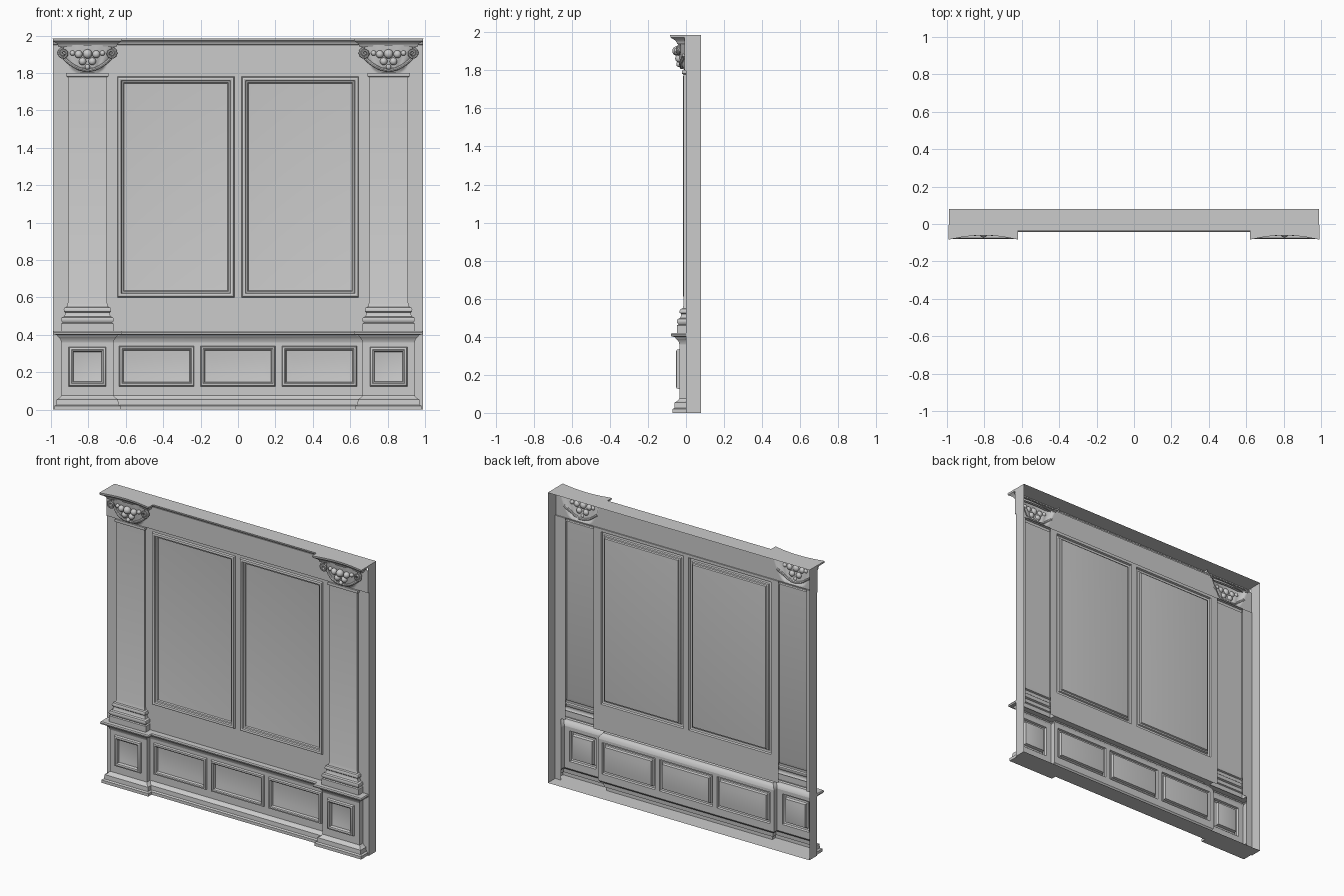
import bpy, bmesh, math
from mathutils import Vector

if "Cube" in bpy.data.objects:
    bpy.data.objects.remove(bpy.data.objects["Cube"])


def finish(bm, name, mirror=True):
    """Weld, smooth by angle and (usually) mirror the left half to the right."""
    bmesh.ops.remove_doubles(bm, verts=bm.verts, dist=0.0002)
    me = bpy.data.meshes.new(name)
    bm.to_mesh(me)
    bm.free()
    ob = bpy.data.objects.new(name, me)
    bpy.context.collection.objects.link(ob)
    bpy.ops.object.select_all(action='DESELECT')
    ob.select_set(True)
    bpy.context.view_layer.objects.active = ob
    bpy.ops.object.shade_smooth_by_angle(angle=math.radians(35))
    if mirror:
        ob.modifiers.new("Mirror", 'MIRROR').use_clip = True
    return ob


def quad(bm, *pts):
    bm.faces.new([bm.verts.new(p) for p in pts])


def sheet(bm, x0, x1, z0, z1, y, holes=()):
    """Flat front sheet with rectangular openings, each filled by stepped (inset, depth) loops."""
    xs = sorted({x0, x1, *(v for h in holes for v in h[:2])})
    zs = sorted({z0, z1, *(v for h in holes for v in h[2:4])})
    for a, b in zip(xs, xs[1:]):
        for c, d in zip(zs, zs[1:]):
            mx, mz = (a + b) / 2, (c + d) / 2
            if not any(h[0] < mx < h[1] and h[2] < mz < h[3] for h in holes):
                quad(bm, (a, y, c), (b, y, c), (b, y, d), (a, y, d))
    for a, b, c, d, steps in holes:
        prev = None
        for i, dy in steps or ():
            loop = [bm.verts.new(p) for p in ((a + i, y + dy, c + i), (b - i, y + dy, c + i),
                                              (b - i, y + dy, d - i), (a + i, y + dy, d - i))]
            if prev:
                for k in range(4):
                    n = (k + 1) % 4
                    bm.faces.new((prev[k], prev[n], loop[n], loop[k]))
            prev = loop
        if prev:
            bm.faces.new(prev)


def sweep(bm, path, profile, cap=False):
    """Sweep an (outward, z) profile along a plan path with mitred corners."""
    P = [Vector(p) for p in path]
    normals = []
    for a, b in zip(P, P[1:]):
        d = (b - a).normalized()
        normals.append(Vector((d.y, -d.x)))
    cols = []
    for i, p in enumerate(P):
        n0, n1 = normals[max(i - 1, 0)], normals[min(i, len(normals) - 1)]
        m = (n0 + n1) / (1 + n0.dot(n1))
        cols.append([bm.verts.new((p.x + m.x * o, p.y + m.y * o, z)) for o, z in profile])
    for A, B in zip(cols, cols[1:]):
        for j in range(len(profile) - 1):
            bm.faces.new((A[j], B[j], B[j + 1], A[j + 1]))
    if cap:
        bm.faces.new([c[-1] for c in cols])


def tube(name, pts, radius):
    cu = bpy.data.curves.new(name, 'CURVE')
    cu.dimensions = '3D'
    cu.bevel_depth, cu.bevel_resolution, cu.use_fill_caps = radius, 2, True
    sp = cu.splines.new('POLY')
    sp.points.add(len(pts) - 1)
    for p, c in zip(sp.points, pts):
        p.co = (*c, 1)
    tmp = bpy.data.objects.new(name, cu)
    bm = bmesh.new()
    bm.from_mesh(bpy.data.meshes.new_from_object(tmp))
    bpy.data.objects.remove(tmp)
    return finish(bm, name)


W, BACK, TOP = 0.99, 0.08, 1.985

# Open-backed carcass: side, top, bottom
bm = bmesh.new()
quad(bm, (-W, BACK, 0), (-W, 0, 0), (-W, 0, TOP), (-W, BACK, TOP))
quad(bm, (-W, 0, TOP), (0, 0, TOP), (0, BACK, TOP), (-W, BACK, TOP))
quad(bm, (-W, BACK, 0), (0, BACK, 0), (0, 0, 0), (-W, 0, 0))
quad(bm, (-0.945, 0, 0), (-0.665, 0, 0), (-0.665, -0.035, 0), (-0.945, -0.035, 0))
quad(bm, (-W, 0, 1.8), (-W, -0.008, 1.8), (-W, -0.008, TOP), (-W, 0, TOP))
finish(bm, "carcass")

# Upper wall with large moulded panels, open behind the pilaster
bm = bmesh.new()
moulding = [(0, 0), (0.004, -0.012), (0.012, -0.015), (0.02, -0.012), (0.024, -0.003),
            (0.032, 0.0), (0.036, 0.009), (0.05, 0.011)]
sheet(bm, -W, 0, 0.42, 1.8, 0, [(-0.91, -0.70, 0.42, 1.8, None),
                                (-0.645, -0.02, 0.60, 1.78, moulding)])
sheet(bm, -W, -0.945, 0, 0.42, 0)
finish(bm, "wall_panels")

# Frieze and cornice
bm = bmesh.new()
CX = -0.805
cap_box = (CX - 0.15, CX + 0.15, 1.80, 1.95)
sheet(bm, -W, 0, 1.8, 1.95, -0.008, [(*cap_box, None)])
sweep(bm, [(-W, 0), (0, 0)], [(0, 1.8), (0.008, 1.8)])
sweep(bm, [(-W, 0), (0, 0)], [(0.008, 1.95), (0.014, 1.953), (0.017, 1.962), (0.024, 1.97),
                              (0.034, 1.974), (0.036, TOP), (0, TOP)])
finish(bm, "frieze_cornice")

# Pilaster: base mouldings, shaft and neck ring
bm = bmesh.new()
sweep(bm, [(-0.91, 0), (-0.91, -0.012), (-0.70, -0.012), (-0.70, 0)],
      [(0.035, 0.42), (0.035, 0.46), (0.027, 0.464), (0.034, 0.473), (0.036, 0.483),
       (0.032, 0.493), (0.02, 0.498), (0.013, 0.512), (0.014, 0.52), (0.021, 0.526),
       (0.022, 0.536), (0.017, 0.545), (0.006, 0.549), (0, 0.57), (0, 1.778),
       (0.008, 1.782), (0.01, 1.79), (0.008, 1.8), (-0.004, 1.8)])
finish(bm, "pilaster")

# Dado rail and foot, following the pedestal break
plan = [(-0.945, 0), (-0.945, -0.035), (-0.665, -0.035), (-0.665, 0), (0, 0)]
bm = bmesh.new()
sweep(bm, plan, [(0, 0.36), (0.004, 0.375), (0.014, 0.387), (0.02, 0.393), (0.022, 0.398),
                 (0.042, 0.403), (0.044, 0.412), (0.04, 0.42), (0, 0.42)])
finish(bm, "dado_rail")
bm = bmesh.new()
sweep(bm, plan, [(0, 0), (0.037, 0), (0.037, 0.02), (0.026, 0.026), (0.024, 0.055),
                 (0.01, 0.062), (0, 0.075)])
finish(bm, "foot")

# Pedestal block with square moulded panel
bm = bmesh.new()
sheet(bm, -0.945, -0.665, 0.075, 0.36, -0.035,
      [(-0.905, -0.705, 0.125, 0.335, [(0, 0), (0.004, -0.014), (0.014, -0.018), (0.022, -0.014),
                                       (0.026, 0.006), (0.05, 0.012)])])
for i in (0, 2):
    sweep(bm, plan[i:i + 2], [(0, 0.075), (0, 0.36)])
finish(bm, "pedestal")

# Dado face with three panels
bm = bmesh.new()
small = [(0, 0), (0.004, -0.012), (0.014, -0.014), (0.02, -0.01), (0.024, 0.006), (0.06, 0.012)]
sheet(bm, -0.665, 0.665, 0.075, 0.36, 0,
      [(c - 0.2, c + 0.2, 0.125, 0.34, small) for c in (-0.435, 0, 0.435)])
finish(bm, "dado_panels", mirror=False)

# Capital basket: bowl shaped relief with leaf ribs
def basket_y(x, z):
    u, v = (x - CX) / 0.15, (z - 1.80) / 0.15
    w = 0.30 + 0.66 * math.sqrt(max(v, 0))
    body = math.sqrt(max(0, 1 - (u / w) ** 2)) * min(1, v * 5)
    rib = 0.004 * math.cos(16 * u / w) * max(0, 1 - v)
    return -0.008 - body * (0.018 + 0.018 * v + rib)


bm = bmesh.new()
N, M = 48, 20
grid = []
for i in range(N + 1):
    x = cap_box[0] + 0.3 * i / N
    zs = [1.80 + 0.15 * j / M for j in range(M + 1)]
    grid.append([bm.verts.new((x, basket_y(x, z), z)) for z in zs])
for A, B in zip(grid, grid[1:]):
    for j in range(M):
        bm.faces.new((A[j], B[j], B[j + 1], A[j + 1]))
finish(bm, "capital_basket")

# Capital abacus with concave front
bm = bmesh.new()
front = [(CX + 0.155 * t / 8, -0.030 - 0.016 * (t / 8) ** 2) for t in range(-8, 9)]
sweep(bm, [(CX - 0.155, -0.005)] + front + [(CX + 0.155, -0.005)],
      [(-0.02, 1.938), (0, 1.938), (0.003, 1.948), (0.01, 1.958), (0.022, 1.967),
       (0.029, 1.972), (0.031, TOP)], cap=True)
finish(bm, "capital_abacus")

# Capital fruit
bm = bmesh.new()
for dx, z, r in ((0, 1.902, 0.025), (-0.047, 1.9, 0.021), (0.047, 1.9, 0.021),
                 (-0.026, 1.862, 0.02), (0.026, 1.862, 0.02), (0, 1.832, 0.014),
                 (-0.08, 1.906, 0.014), (0.08, 1.906, 0.014)):
    g = bmesh.ops.create_uvsphere(bm, u_segments=16, v_segments=10, radius=r)
    y = basket_y(CX + dx, z) - r * 0.3
    bmesh.ops.translate(bm, verts=g['verts'], vec=(CX + dx, y, z))
finish(bm, "capital_fruit")

# Capital volutes and hanging garland
for side, s in (("outer", -1), ("inner", 1)):
    pts = []
    for k in range(33):
        a, r = math.pi / 2 - k / 32 * 3.2 * math.pi, 0.027 - 0.02 * k / 32
        pts.append((CX + s * (0.128 + r * math.cos(a)), -0.036 - 0.012 * k / 32,
                    1.905 + r * math.sin(a)))
    tube(side + "_volute", pts, 0.008)
pts = []
for k in range(25):
    t = k / 12 - 1
    x, z = CX + 0.125 * t, 1.815 + 0.065 * t * t
    pts.append((x, basket_y(x, z) - 0.004, z))
tube("capital_garland", pts, 0.009)
